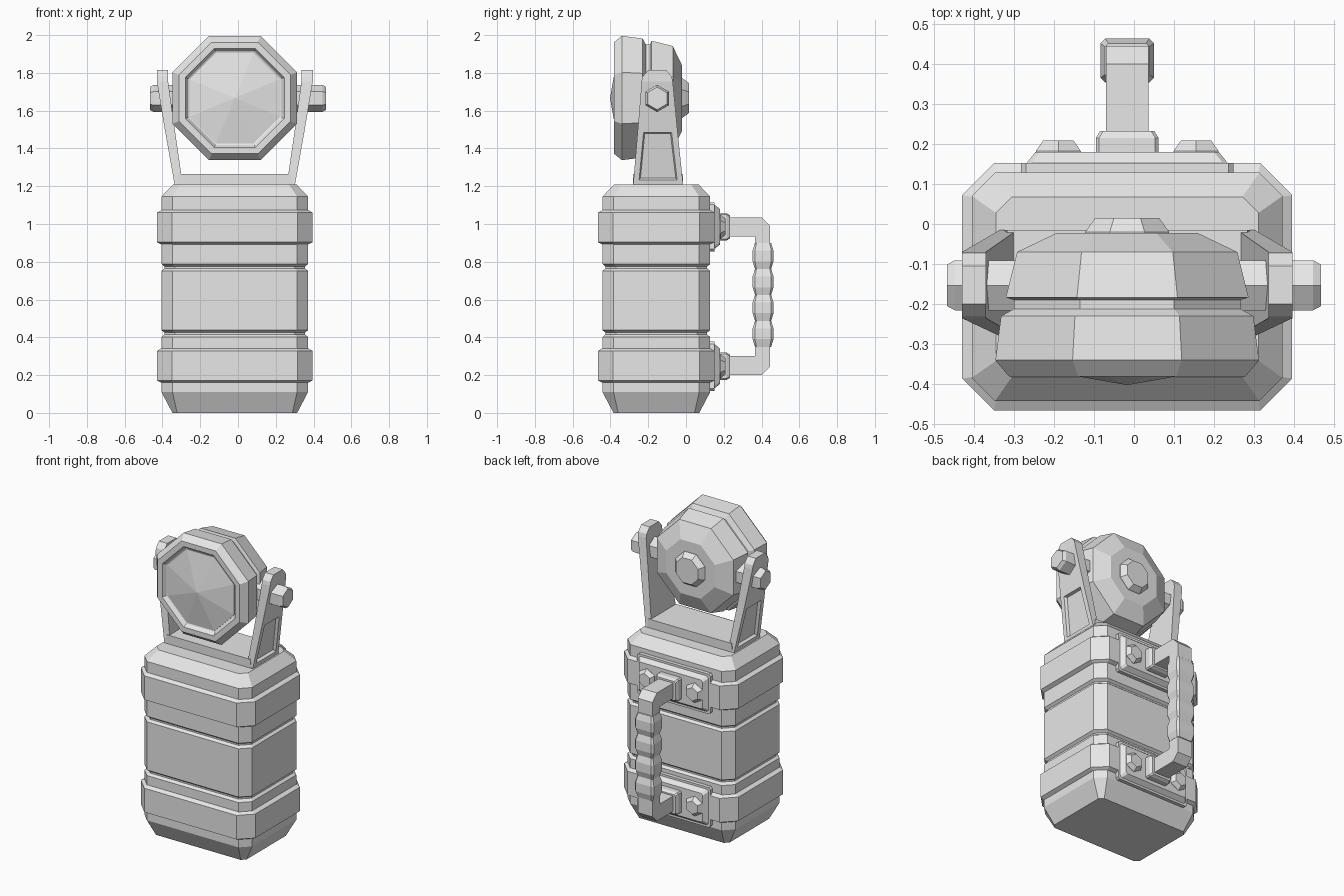
import bpy, bmesh, math
from mathutils import Vector

cube = bpy.data.objects.get("Cube")
if cube:
    bpy.data.objects.remove(cube, do_unlink=True)

GREY = (0.8, 0.8, 0.8, 1)
mat = bpy.data.materials.new("plain grey")
mat.use_nodes = True
mat.diffuse_color = GREY
mat.node_tree.nodes["Principled BSDF"].inputs["Base Color"].default_value = GREY

CX = -0.017           # shared centre line of the body, lamp and handle
CY = -0.157           # body depth centre
LAMP_Z = 1.667


def loft(name, rings, edit=None):
    """Skin a stack of equal-length point rings and cap both ends."""
    bm = bmesh.new()
    rows = [[bm.verts.new(p) for p in ring] for ring in rings]
    n = len(rows[0])
    for a, b in zip(rows, rows[1:]):
        for i in range(n):
            j = (i + 1) % n
            bm.faces.new((a[i], a[j], b[j], b[i]))
    bm.faces.new(rows[0][::-1])
    bm.faces.new(rows[-1])
    bmesh.ops.recalc_face_normals(bm, faces=bm.faces)
    if edit:
        edit(bm)
    mesh = bpy.data.meshes.new(name)
    bm.to_mesh(mesh)
    bm.free()
    mesh.materials.append(mat)
    obj = bpy.data.objects.new(name, mesh)
    bpy.context.collection.objects.link(obj)
    return obj


def cut_rect(hx, hy, c):
    """Rectangle with cut corners, as 2D points."""
    return [(hx - c, -hy), (hx, c - hy), (hx, hy - c), (hx - c, hy),
            (c - hx, hy), (-hx, hy - c), (-hx, c - hy), (c - hx, -hy)]


def upright(name, hx, hy, cy, levels):
    """Stack of cut rectangles: (height, outward offset, corner cut)."""
    return loft(name, [[(CX + x, cy + y, z) for x, y in cut_rect(hx + o, hy + o, c)]
                       for z, o, c in levels])


def turned(name, sides, axis, centre, profile, turn=0.0):
    """Polygonal lathe along x or y: (position, radius)."""
    rings = []
    for pos, r in profile:
        ring = []
        for i in range(sides):
            a = math.tau * i / sides + turn
            u, v = r * math.cos(a), r * math.sin(a)
            ring.append((pos, centre[1] + u, centre[2] + v) if axis == "x"
                        else (centre[0] + u, pos, centre[2] + v))
        rings.append(ring)
    return loft(name, rings)


def backing(name, x, z, hx, hz, c, levels):
    """Raised block on the back: (y, inset)."""
    return loft(name, [[(x + u, y, z + v) for u, v in cut_rect(hx - i, hz - i, c)]
                       for y, i in levels])


# Body shell with its two grooves
levels = [(0, -.058, .025), (.11, 0, .058), (.402, 0, .058), (.415, -.016, .055),
          (.425, -.016, .055), (.438, 0, .058), (.752, 0, .058), (.765, -.016, .055),
          (.775, -.016, .055), (.788, 0, .058), (1.145, 0, .058), (1.208, -.06, .04)]
upright("body", .388, .285, CY, levels)

# Raised bands around the body
for label, z in (("lower", .16), ("upper", .892)):
    upright(label + "_band", .388, .285, CY,
            [(z, 0, .06), (z + .012, .024, .08), (z + .168, .024, .08), (z + .182, 0, .06)])

# Yoke base and slanted arms
loft("yoke_base", [[(CX + sx * hx, y, z) for sx, y in
                    ((-1, -.28), (1, -.28), (1, -.015), (-1, -.015))]
                   for z, hx in ((1.2, .31), (1.265, .3))])


def recess(side):
    def edit(bm):
        panel = [f for f in bm.faces if f.normal.x * side > .5
                 and f.calc_center_median().z < 1.5]
        bmesh.ops.inset_individual(bm, faces=panel, thickness=.043)
        bmesh.ops.inset_individual(bm, faces=panel, thickness=.01, depth=-.018)
    return edit


for label, s in (("left", 1), ("right", -1)):
    rows = []
    for z, outer, inner, y0, y1 in ((1.205, .318, .275, -.28, -.015),
                                    (1.515, .373, .320, -.254, -.047),
                                    (1.755, .413, .353, -.235, -.07),
                                    (1.78, .413, .353, -.23, -.075),
                                    (1.815, .413, .353, -.2, -.105)):
        rows.append([(CX + s * x, y, z) for x, y in
                     ((inner, y0), (outer, y0), (outer, y1), (inner, y1))])
    loft(label + "_arm", rows, recess(s))

# Hexagonal pivot through both arms
turned("pivot", 6, "x", (0, -.153, 1.665),
       [(-.467, .06), (-.447, .072), (.447, .072), (.467, .06)], math.pi / 6)

# Eight-sided lamp: radii are given across the flats
K = 1 / math.cos(math.pi / 8)


def lamp_part(name, profile):
    turned(name, 8, "y", (CX, 0, LAMP_Z), [(y, r * K) for y, r in profile], math.pi / 8)


lamp_part("lamp_housing", [(-.352, .235), (-.358, .248), (-.381, .262), (-.381, .295),
                           (-.34, .329), (-.23, .315), (-.212, .283), (-.19, .283),
                           (-.183, .303), (-.07, .275), (-.022, .175)])
lamp_part("lens", [(-.402, .001), (-.36, .24), (-.345, .24)])
lamp_part("rear_knob", [(-.04, .105), (-.02, .105), (.015, .08)])

# Handle mounts with bolts
for label, z in (("lower", .247), ("upper", .985)):
    backing(label + "_mount", CX, z, .265, .13, .012,
            [(.1, 0), (.152, 0), (.152, .014), (.18, .036)])
    backing(label + "_socket", CX, z, .078, .072, .008,
            [(.15, 0), (.215, 0), (.232, .01)])
    for side, s in (("left", 1), ("right", -1)):
        turned(f"{label}_{side}_bolt", 6, "y", (CX + s * .172, 0, z),
               [(.17, .065), (.182, .065), (.208, .044)], math.pi / 6)

# Handle bar: a bracket outline given depth
outline = [(.2, 1.035), (.4, 1.035), (.445, .99), (.445, .245), (.4, .2), (.2, .2),
           (.2, .3), (.365, .3), (.365, .935), (.2, .935)]
loft("handle_bar", [[(CX + x, y, z) for y, z in outline] for x in (-.053, .053)])

# Grip with four swollen segments
levels = []
for i in range(4):
    z = .35 + i * .1375
    levels += [(z, -.012, .008), (z + .04, 0, .012), (z + .0975, 0, .012)]
levels.append((.9, -.012, .008))
upright("grip", .067, .055, .408, levels)
